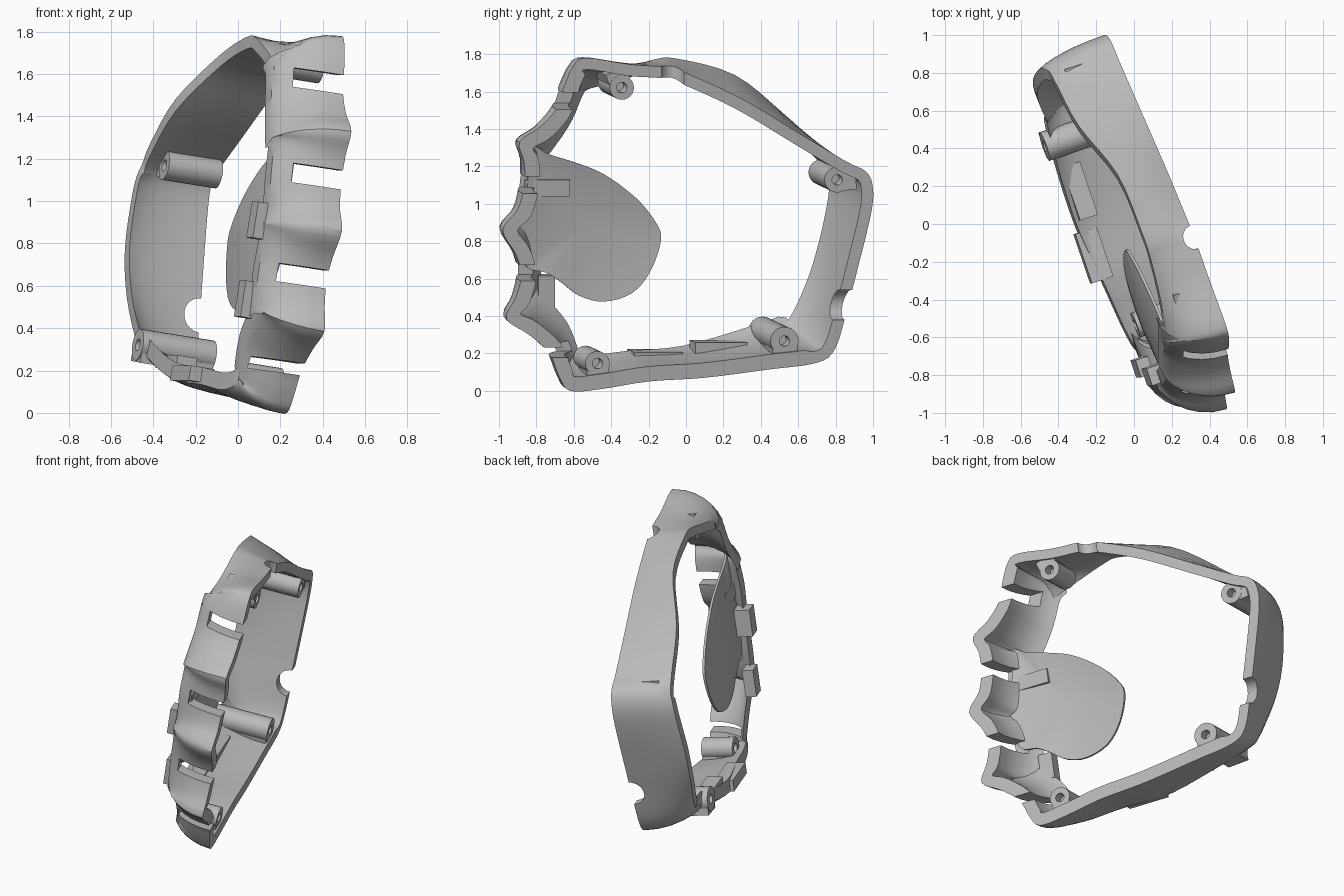
import bpy, bmesh, math
from mathutils import Vector, Matrix

if "Cube" in bpy.data.objects:
    bpy.data.objects.remove(bpy.data.objects["Cube"])

grey = bpy.data.materials.new("plain grey")
grey.use_nodes = True
grey.diffuse_color = (0.5, 0.5, 0.5, 1)
grey.node_tree.nodes["Principled BSDF"].inputs["Base Color"].default_value = (0.5, 0.5, 0.5, 1)

# Tilted frame of the guard: local (y, z, depth) to world
TILT = Matrix(((-0.34, 0.16, -0.936, 0.02),
               (1, 0, -0.318, 0),
               (0, 1, 0.15, 0),
               (0, 0, 0, 1)))


def finish(name, bm, angle=35, helper=False):
    bm.transform(TILT)
    bmesh.ops.remove_doubles(bm, verts=bm.verts, dist=1e-5)
    bmesh.ops.recalc_face_normals(bm, faces=bm.faces)
    mesh = bpy.data.meshes.new(name)
    bm.to_mesh(mesh)
    bm.free()
    obj = bpy.data.objects.new(name, mesh)
    bpy.context.collection.objects.link(obj)
    mesh.materials.append(grey)
    obj.hide_render = helper
    if helper:
        obj.hide_set(True)
    else:
        smooth(obj, angle)
    return obj


def smooth(obj, angle):
    bpy.ops.object.select_all(action='DESELECT')
    obj.select_set(True)
    bpy.context.view_layer.objects.active = obj
    bpy.ops.object.shade_smooth_by_angle(angle=math.radians(angle))


def loft(bm, rings, cyclic):
    rows = [[bm.verts.new(p) for p in ring] for ring in rings]
    n = len(rows[0])
    for i in range(len(rows) if cyclic else len(rows) - 1):
        a, b = rows[i], rows[(i + 1) % len(rows)]
        for j in range(n):
            k = (j + 1) % n
            bm.faces.new((a[j], a[k], b[k], b[j]))


def spline(points, steps):
    out, n = [], len(points)
    for i in range(n):
        a, b, c, d = (Vector(points[(i + k) % n]) for k in (-1, 0, 1, 2))
        for s in range(steps):
            t = s / steps
            out.append(0.5 * (2 * b + (c - a) * t + (2 * a - 5 * b + 4 * c - d) * t * t
                              + (3 * b - a - 3 * c + d) * t ** 3))
    return out


def block(name, centre, size, angle=0, helper=False):
    bm = bmesh.new()
    m = (Matrix.Translation(centre) @ Matrix.Rotation(angle, 4, 'Z')
         @ Matrix.Diagonal((*size, 1)))
    bmesh.ops.create_cube(bm, size=1, matrix=m)
    return finish(name, bm, helper=helper)


# Shell outline: (y, z, depth, inset of the deep edge)
outline = [
    (-0.53, 1.78, .3, .18), (-0.3, 1.745, .27, .08), (-0.1, 1.73, .26, 0),
    (0.02, 1.69, .26, -.05), (0.3, 1.56, .27, -.1), (0.6, 1.38, .35, -.06),
    (0.85, 1.23, .36, .0), (0.965, 1.17, .36, .06), (1.0, 1.08, .37, .06),
    (0.99, 0.95, .38, .05), (0.93, 0.7, .39, .04), (0.87, 0.47, .37, .06),
    (0.8, 0.23, .33, .12), (0.7, 0.15, .34, .14), (0.45, 0.115, .35, .09),
    (0.1, 0.07, .34, .04), (-0.2, 0.05, .3, .04), (-0.45, 0.01, .27, .06),
    (-0.62, 0.0, .25, .12), (-0.68, 0.08, .25, .13), (-0.73, 0.2, .27, .14),
    (-0.84, 0.3, .28, .16), (-0.96, 0.385, .29, .2), (-0.91, 0.5, .29, .15),
    (-0.88, 0.62, .3, .12), (-0.91, 0.73, .3, .15), (-0.98, 0.86, .31, .2),
    (-0.9, 0.97, .3, .15), (-0.865, 1.1, .31, .12), (-0.865, 1.22, .31, .15),
    (-0.89, 1.33, .32, .19), (-0.78, 1.41, .32, .16), (-0.69, 1.51, .31, .13),
    (-0.65, 1.63, .31, .14), (-0.6, 1.74, .31, .18)]
path = spline(outline, 4)
count = len(path)


def normal(i, span):
    t = path[(i + span) % count] - path[(i - span) % count]
    return Vector((t[1], -t[0])).normalized()


def shell_ring(t, bend, inner):
    ring = []
    for i, p in enumerate(path):
        shift = p[3] * (bend if p[3] > 0 else t ** .8)
        wall = .08 if p[0] < -.6 or p[1] < .14 else .062
        inward = normal(i, 4) * (shift + wall * inner)
        ring.append((p[0] + inward.x, p[1] + inward.y, p[2] * t))
    return ring


levels = [(0, 0), (.25, .04), (.45, .14), (.65, .31), (.8, .51), (.92, .75), (1, 1)]
bm = bmesh.new()
loft(bm, [shell_ring(t, b, 0) for t, b in levels]
     + [shell_ring(t, b, 1) for t, b in reversed(levels)], True)
shell = finish("guard_shell", bm)

# Finger slots and cable notches cut from the open rim
cutters = [block("slot_cutter", (y, z, .08), (.4, h, .3), helper=True)
           for y, z, h in ((-.7, 1.55, .09), (-.88, 1.1, .09), (-.9, .63, .085), (-.74, .205, .055))]
for y, z, r, turn in ((.85, .46, .08, 0), (-.07, 1.71, .06, math.pi / 2)):
    bm = bmesh.new()
    m = (Matrix.Translation((y, z, 0)) @ Matrix.Rotation(turn, 4, 'Z')
         @ Matrix.Rotation(math.pi / 2, 4, 'Y'))
    bmesh.ops.create_cone(bm, cap_ends=True, segments=32, radius1=r, radius2=r, depth=.4, matrix=m)
    cutters.append(finish("notch_cutter", bm, helper=True))
for cutter in cutters:
    mod = shell.modifiers.new("cut", 'BOOLEAN')
    mod.operation, mod.solver, mod.object = 'DIFFERENCE', 'EXACT', cutter
bpy.ops.object.select_all(action='DESELECT')
shell.select_set(True)
bpy.context.view_layer.objects.active = shell
for mod in list(shell.modifiers):
    if mod.type == 'BOOLEAN':
        bpy.ops.object.modifier_apply(modifier=mod.name)
for cutter in cutters:
    bpy.data.objects.remove(cutter)
smooth(shell, 35)

# Screw bosses with blind holes and a lug joining each to the wall
for name, y, z, r, start, length, ang, reach in (
        ("top_front", -.34, 1.62, .065, .01, .2, 1.9, .09),
        ("top_back", .815, 1.125, .068, .02, .27, .1, .1),
        ("bottom_back", .53, .265, .075, .01, .37, -1.5, .08),
        ("bottom_front", -.47, .145, .065, .01, .2, -1.5, .08)):
    h, end = .028, start + length
    profile = [(0, start + .06), (h, start + .06), (h, start), (r, start),
               (r, end), (h, end), (h, end - .06), (0, end - .06)]
    bm = bmesh.new()
    loft(bm, [[(y + q * math.cos(k * math.tau / 24), z + q * math.sin(k * math.tau / 24), d)
               for k in range(24)] for q, d in profile], False)
    finish(name + "_screw_boss", bm)
    mid = (.035 + reach) / 2
    block(name + "_lug", (y + mid * math.cos(ang), z + mid * math.sin(ang), start + length / 2),
          (reach - .035, 1.8 * r, length * .98), ang)

# Shallow domed palm pad joined behind the knuckles
pad = spline([(-.76, 1.27), (-.66, 1.23), (-.5, 1.18), (-.36, 1.12), (-.2, 1.0), (-.1, .88),
              (-.065, .78), (-.12, .61), (-.22, .49), (-.37, .445), (-.5, .475), (-.6, .55),
              (-.68, .6), (-.79, .64), (-.82, .85), (-.78, 1.06)], 4)
mid = Vector((-.45, .85))


def pad_ring(s, lift):
    return [(*mid.lerp(p, s), .215 + lift + .03 * (1 - s * s)) for p in pad]


bm = bmesh.new()
scales = (0, .3, .6, .85, 1)
loft(bm, [pad_ring(s, 0) for s in scales] + [pad_ring(s, .015) for s in reversed(scales)], False)
finish("palm_pad", bm)

# Locating tabs on the deep side
for name, centre, size in (
        ("upper_front_tab", (-.7, .86, .3), (.09, .17, .1)),
        ("lower_front_tab", (-.66, .49, .3), (.09, .17, .07)),
        ("bottom_tab", (-.07, .135, .3), (.26, .07, .12)),
        ("bottom_back_tab", (.26, .195, .27), (.28, .06, .1)),
        ("pad_rib", (-.67, 1.05, .235), (.24, .09, .03))):
    block(name, centre, size)
